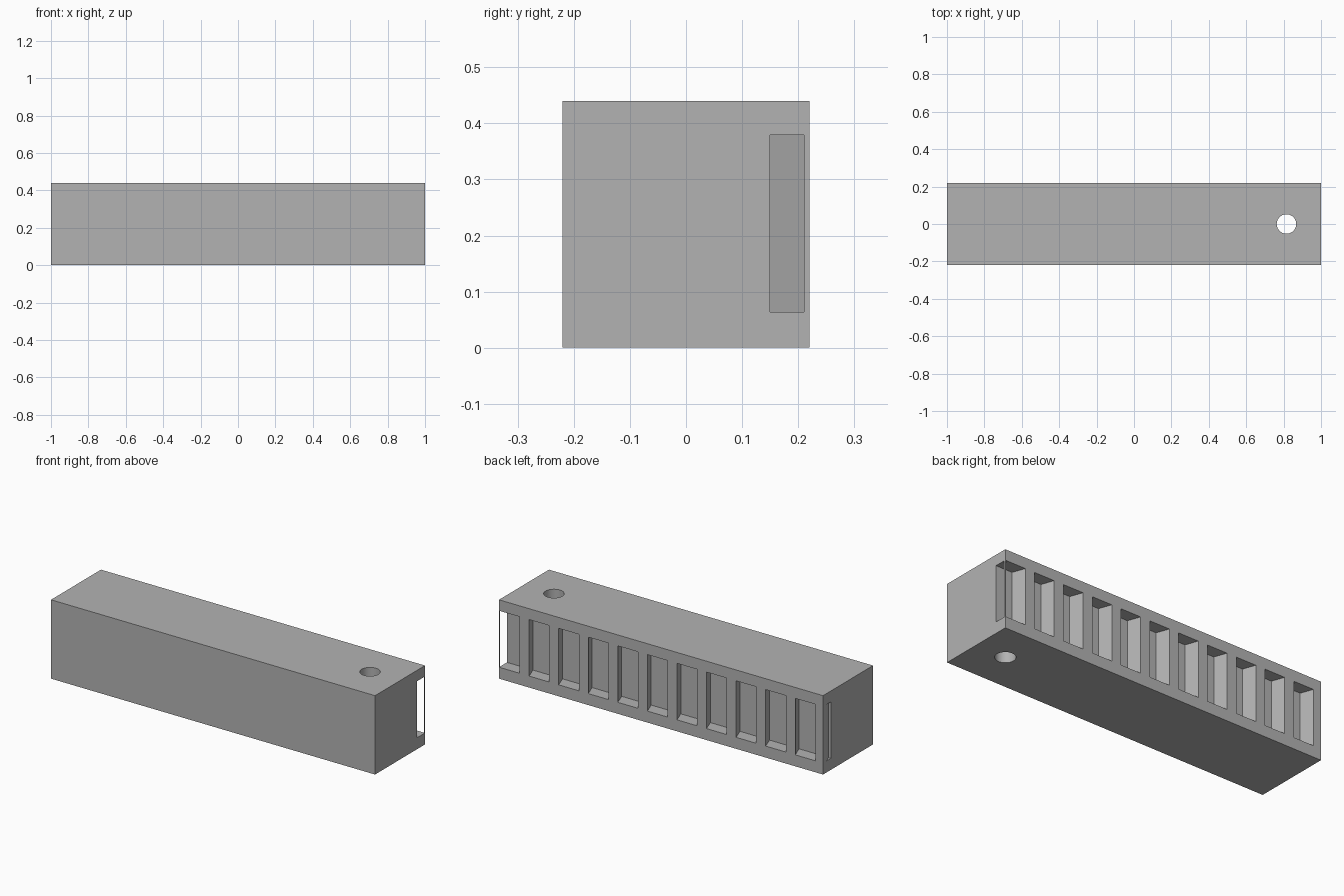
import bpy, bmesh, math

if "Cube" in bpy.data.objects:
    bpy.data.objects.remove(bpy.data.objects["Cube"])

W, H = 1.0, 0.22           # half length, half width of the square bar
PITCH, WIDTH = 0.1825, 0.124
DEPTH, SLANT = 0.07, math.tan(math.radians(20))
Z0, Z1 = 0.064, 0.379      # slot bottom and top

grey = bpy.data.materials.new("plain grey")
grey.diffuse_color = (0.45, 0.45, 0.45, 1)
grey.use_nodes = True
grey.node_tree.nodes["Principled BSDF"].inputs["Base Color"].default_value = grey.diffuse_color


def prism(name, outline, z0, z1):
    """Extrude a plan outline between two heights."""
    bm = bmesh.new()
    low = bm.faces.new([bm.verts.new((x, y, z0)) for x, y in outline])
    new = bmesh.ops.extrude_face_region(bm, geom=[low])["geom"]
    bmesh.ops.translate(bm, vec=(0, 0, z1 - z0),
                        verts=[v for v in new if isinstance(v, bmesh.types.BMVert)])
    bmesh.ops.recalc_face_normals(bm, faces=bm.faces)
    mesh = bpy.data.meshes.new(name)
    bm.to_mesh(mesh)
    bm.free()
    mesh.materials.append(grey)
    obj = bpy.data.objects.new(name, mesh)
    bpy.context.collection.objects.link(obj)
    return obj


def cut(body, cutter):
    cutter.hide_render = True
    cutter.hide_set(True)
    mod = body.modifiers.new(cutter.name, "BOOLEAN")
    mod.operation, mod.solver, mod.object = "DIFFERENCE", "EXACT", cutter


# Square bar
bar = prism("bar", [(-W, -H), (W, -H), (W, H), (-W, H)], 0, 2 * H)

# Slanted slots along the back; the outermost two break through the ends
OUT = 0.02
for i in range(12):
    right = 0.9965 - i * PITCH
    left = right - WIDTH
    near, deep = -OUT * SLANT, DEPTH * SLANT
    cut(bar, prism(f"slot_cutter_{i + 1}",
                   [(left + near, H + OUT), (left + deep, H - DEPTH),
                    (right + deep, H - DEPTH), (right + near, H + OUT)], Z0, Z1))

# Round hole from top to bottom near the right end
circle = [(0.815 + 0.052 * math.cos(k * math.tau / 48), 0.052 * math.sin(k * math.tau / 48))
          for k in range(48)]
cut(bar, prism("hole_cutter", circle, -0.1, 2 * H + 0.1))

# Apply the cuts, then smooth only the round hole
bpy.context.view_layer.objects.active = bar
bar.select_set(True)
for mod in list(bar.modifiers):
    bpy.ops.object.modifier_apply(modifier=mod.name)
bpy.ops.object.shade_smooth_by_angle(angle=math.radians(15))
